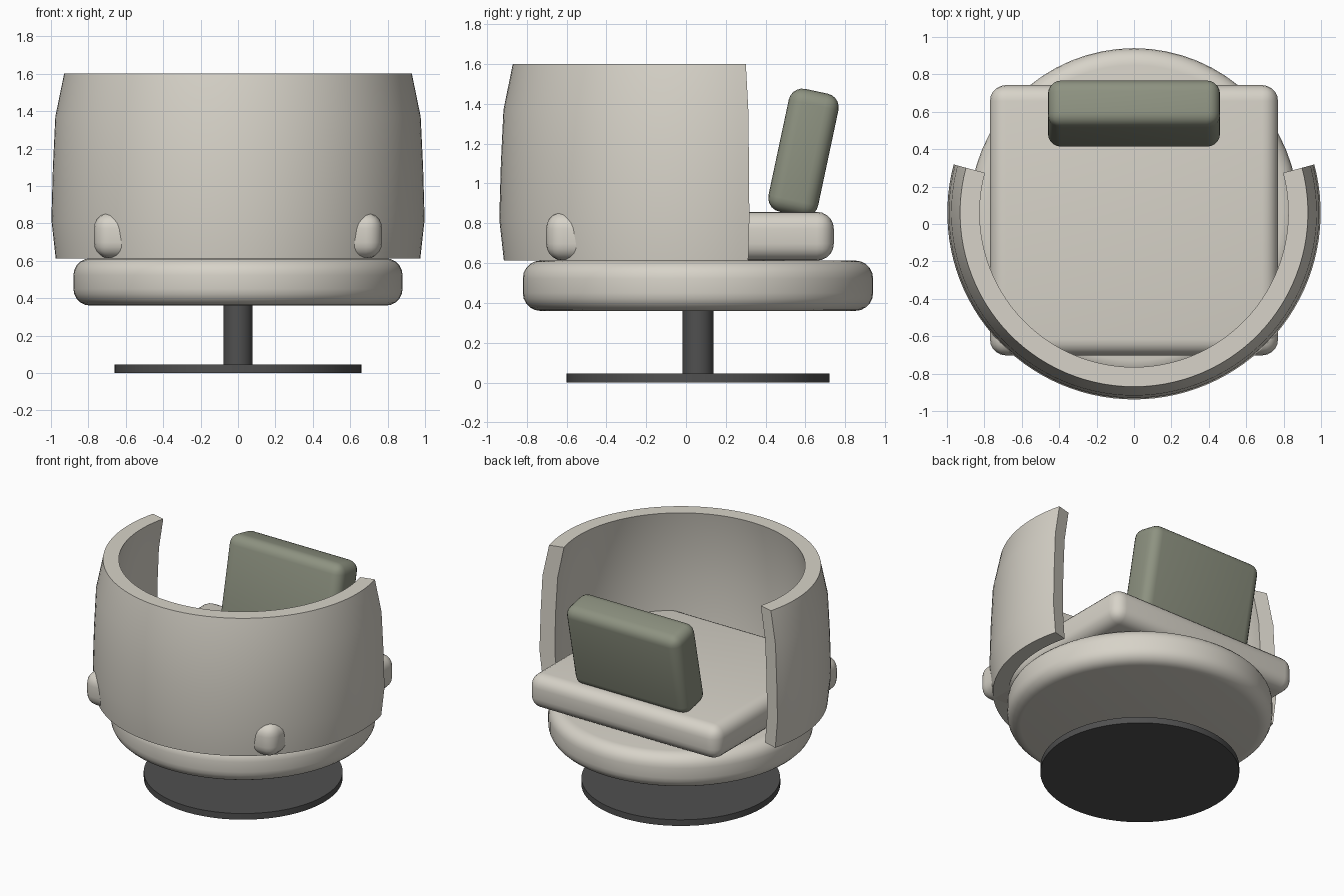
import bpy, bmesh
from math import radians, cos, sin

if "Cube" in bpy.data.objects:
    bpy.data.objects.remove(bpy.data.objects["Cube"])

CY = 0.06  # shared y of the round parts


def material(name, rgb):
    m = bpy.data.materials.new(name)
    m.diffuse_color = (*rgb, 1)
    m.use_nodes = True
    m.node_tree.nodes["Principled BSDF"].inputs["Base Color"].default_value = m.diffuse_color
    return m


CREAM = material("cream_fabric", (0.68, 0.65, 0.58))
GREEN = material("green_fabric", (0.27, 0.29, 0.22))
DARK = material("dark_metal", (0.08, 0.08, 0.08))


def finish(ob, name, mat, bevel=0, angle=40):
    ob.name = ob.data.name = name
    ob.data.materials.append(mat)
    if bevel:
        b = ob.modifiers.new("rounding", 'BEVEL')
        b.width, b.segments = bevel, 5
        b.limit_method = 'ANGLE'
        b.angle_limit = radians(40)
    bpy.ops.object.select_all(action='DESELECT')
    ob.select_set(True)
    bpy.context.view_layer.objects.active = ob
    if bevel:
        bpy.ops.object.modifier_apply(modifier="rounding")
    bpy.ops.object.shade_smooth_by_angle(angle=radians(angle))
    return ob


def disc(name, radius, z0, z1, mat, bevel=0):
    bpy.ops.mesh.primitive_cylinder_add(vertices=64, radius=radius, depth=z1 - z0,
                                        location=(0, CY, (z0 + z1) / 2))
    return finish(bpy.context.object, name, mat, bevel)


def cushion(name, size, loc, tilt, mat, bevel):
    bpy.ops.mesh.primitive_cube_add(size=1, location=loc, rotation=(radians(tilt), 0, 0))
    ob = bpy.context.object
    ob.scale = size
    bpy.ops.object.transform_apply(location=False, rotation=False, scale=True)
    return finish(ob, name, mat, bevel)


# Pedestal
disc("floor_plate", 0.66, 0, 0.045, DARK)
disc("pedestal_column", 0.077, 0.04, 0.37, DARK)

# Round seat base, square seat cushion, leaning pillow
disc("seat_base", 0.88, 0.36, 0.613, CREAM, 0.09)
cushion("seat_cushion", (1.54, 1.445, 0.245), (0, 0.02, 0.735), 0, CREAM, 0.085)
cushion("pillow", (0.92, 0.255, 0.63), (0, 0.59, 1.155), -12, GREEN, 0.07)

# Wrap-around backrest: closed (radius, z) section swept along an open arc
section = [(0.93, 1.6), (0.977, 1.37), (0.99, 1.1), (0.998, 0.82), (0.975, 0.613),
           (0.87, 0.613), (0.89, 0.82), (0.885, 1.1), (0.87, 1.37), (0.825, 1.6)]
steps, overhang = 64, 15
bm = bmesh.new()
rings = []
for i in range(steps + 1):
    a = radians(overhang - (180 + 2 * overhang) * i / steps)
    rings.append([bm.verts.new((r * cos(a), CY + r * sin(a), z)) for r, z in section])
n = len(section)
for a, b in zip(rings, rings[1:]):
    for k in range(n):
        bm.faces.new((a[k], a[(k + 1) % n], b[(k + 1) % n], b[k]))
bm.faces.new(rings[0])
bm.faces.new(rings[-1])
bmesh.ops.recalc_face_normals(bm, faces=bm.faces)
me = bpy.data.meshes.new("backrest_shell")
bm.to_mesh(me)
bm.free()
shell = bpy.data.objects.new("backrest_shell", me)
bpy.context.collection.objects.link(shell)
finish(shell, "backrest_shell", CREAM)
